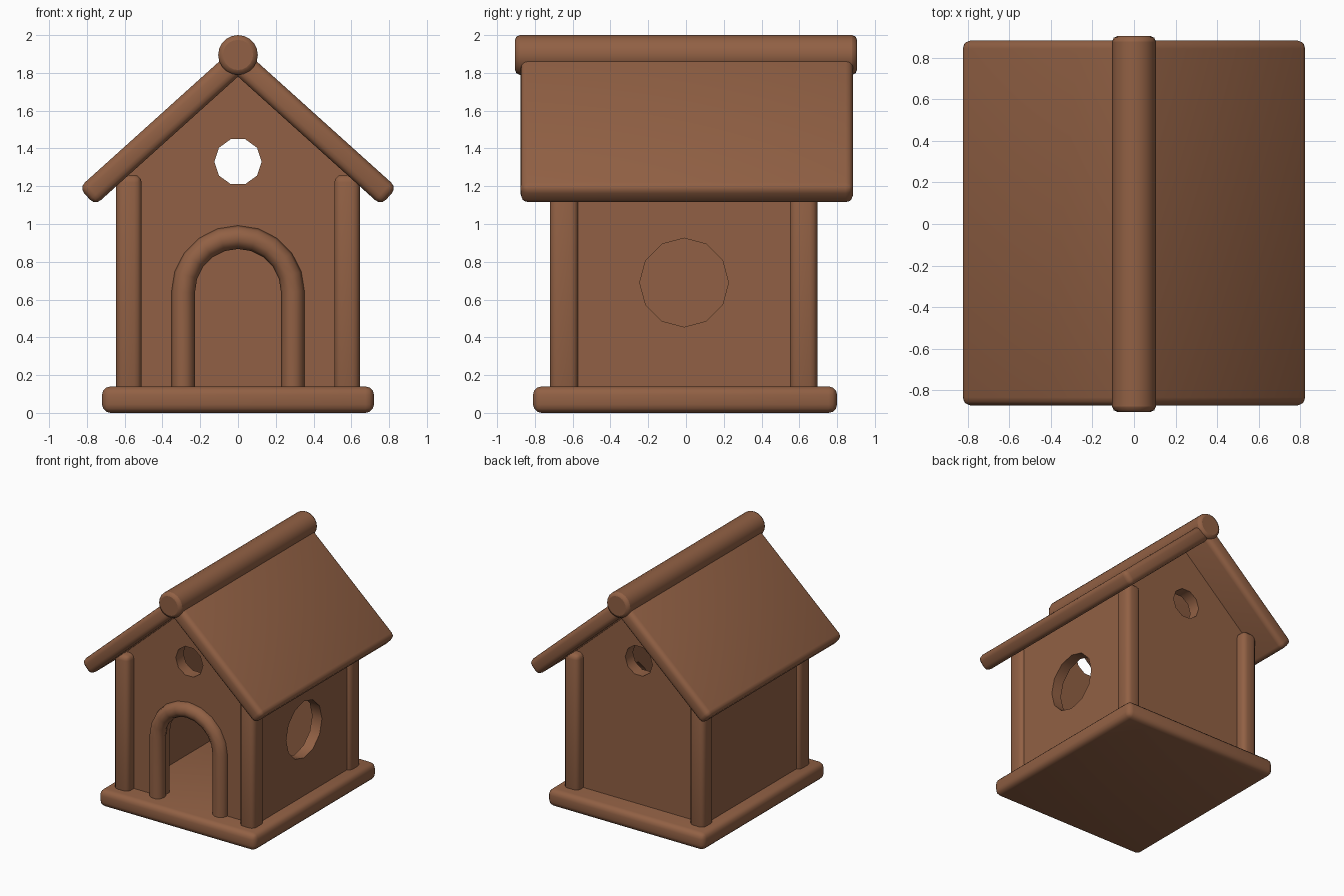
import bpy, bmesh, math

if "Cube" in bpy.data.objects:
    bpy.data.objects.remove(bpy.data.objects["Cube"])

wood = bpy.data.materials.new("warm_brown")
wood.diffuse_color = (0.285, 0.118, 0.058, 1)
wood.use_nodes = True
wood.node_tree.nodes["Principled BSDF"].inputs["Base Color"].default_value = wood.diffuse_color


def finish(ob, name):
    ob.name = name
    ob.data.materials.clear()
    ob.data.materials.append(wood)
    bpy.ops.object.select_all(action='DESELECT')
    ob.select_set(True)
    bpy.context.view_layer.objects.active = ob
    bpy.ops.object.shade_smooth_by_angle(angle=math.radians(40))
    return ob


def rounded_box(name, lo, hi, bevel, rot_y=0.0, loc=(0, 0, 0), segs=3):
    bm = bmesh.new()
    bmesh.ops.create_cube(bm, size=1)
    for v in bm.verts:
        v.co = [(a + b) / 2 + c * (b - a) for a, b, c in zip(lo, hi, v.co)]
    bmesh.ops.bevel(bm, geom=bm.edges[:], offset=bevel, segments=segs,
                    profile=0.5, affect='EDGES')
    me = bpy.data.meshes.new(name)
    bm.to_mesh(me)
    bm.free()
    ob = bpy.data.objects.new(name, me)
    bpy.context.collection.objects.link(ob)
    ob.rotation_euler = (0, rot_y, 0)
    ob.location = loc
    return finish(ob, name)


def curve_object(name, loops, dims, loc, rot, cyclic=True, extrude=0.0, tube=0.0):
    cu = bpy.data.curves.new(name, 'CURVE')
    cu.dimensions = dims
    if dims == '2D':
        cu.fill_mode = 'BOTH'
    cu.extrude, cu.bevel_depth, cu.bevel_resolution = extrude, tube, 3
    for pts in loops:
        sp = cu.splines.new('POLY')
        sp.points.add(len(pts) - 1)
        for p, (x, y) in zip(sp.points, pts):
            p.co = (x, y, 0, 1)
        sp.use_cyclic_u = cyclic
    ob = bpy.data.objects.new(name, cu)
    bpy.context.collection.objects.link(ob)
    ob.location, ob.rotation_euler = loc, rot
    bpy.ops.object.select_all(action='DESELECT')
    ob.select_set(True)
    bpy.context.view_layer.objects.active = ob
    bpy.ops.object.convert(target='MESH')
    return finish(bpy.context.object, name)


def circle(cx, cy, r, n):
    return [(cx + r * math.cos(2 * math.pi * i / n), cy + r * math.sin(2 * math.pi * i / n))
            for i in range(n)]


def arch(r, z_spring, z_bottom, n=10):
    arc = [(-r * math.cos(math.pi * i / n), z_spring + r * math.sin(math.pi * i / n))
           for i in range(n + 1)]
    return [(-r, z_bottom)] + arc + [(r, z_bottom)]


Q = math.pi / 2

# Base slab
rounded_box("base", (-0.72, -0.81, 0), (0.72, 0.80, 0.14), 0.045)

# Gable walls: front with door notch, both with a round window
gable_top = [(0.60, 0.10), (0.60, 1.27), (0, 1.82), (-0.60, 1.27), (-0.60, 0.10)]
window = circle(0, 1.33, 0.125, 10)
curve_object("front_wall", [arch(0.25, 0.64, 0.10) + gable_top, window], '2D',
             (0, -0.59, 0), (Q, 0, 0), extrude=0.05)
curve_object("back_wall", [gable_top, window], '2D',
             (0, 0.57, 0), (Q, 0, 0), extrude=0.05)

# Side walls: right one has a large round window
side = [(-0.60, 0.10), (0.60, 0.10), (0.60, 1.26), (-0.60, 1.26)]
curve_object("right_wall", [side, circle(-0.01, 0.69, 0.235, 12)], '2D',
             (0.57, 0, 0), (Q, 0, Q), extrude=0.045)
curve_object("left_wall", [side], '2D', (-0.57, 0, 0), (Q, 0, Q), extrude=0.045)

# Corner posts
for sx, nx in ((-1, "left"), (1, "right")):
    for y0, y1, ny in ((-0.72, -0.57, "front"), (0.55, 0.695, "back")):
        x0, x1 = sorted((sx * 0.51, sx * 0.645))
        rounded_box(f"{ny}_{nx}_post", (x0, y0, 0.10), (x1, y1, 1.26), 0.04)

# Rounded door surround
curve_object("door_surround", [arch(0.29, 0.64, 0.11)], '3D',
             (0, -0.64, 0), (Q, 0, 0), cyclic=False, tube=0.062)

# Roof slabs, sloping down from the ridge
slope = math.radians(42)
for s, nx in ((-1, "left"), (1, "right")):
    x0, x1 = sorted((0, s * 1.075))
    rounded_box(f"{nx}_roof", (x0, -0.875, -0.063), (x1, 0.885, 0.063), 0.04,
                rot_y=s * slope, loc=(0, 0, 1.865))

# Ridge roll
bpy.ops.mesh.primitive_cylinder_add(vertices=20, radius=0.105, depth=1.81,
                                    location=(0, 0, 1.895), rotation=(Q, 0, 0))
ridge = bpy.context.object
mod = ridge.modifiers.new("rounded_ends", 'BEVEL')
mod.width, mod.segments, mod.limit_method = 0.025, 2, 'ANGLE'
mod.angle_limit = math.radians(40)
finish(ridge, "ridge_roll")
